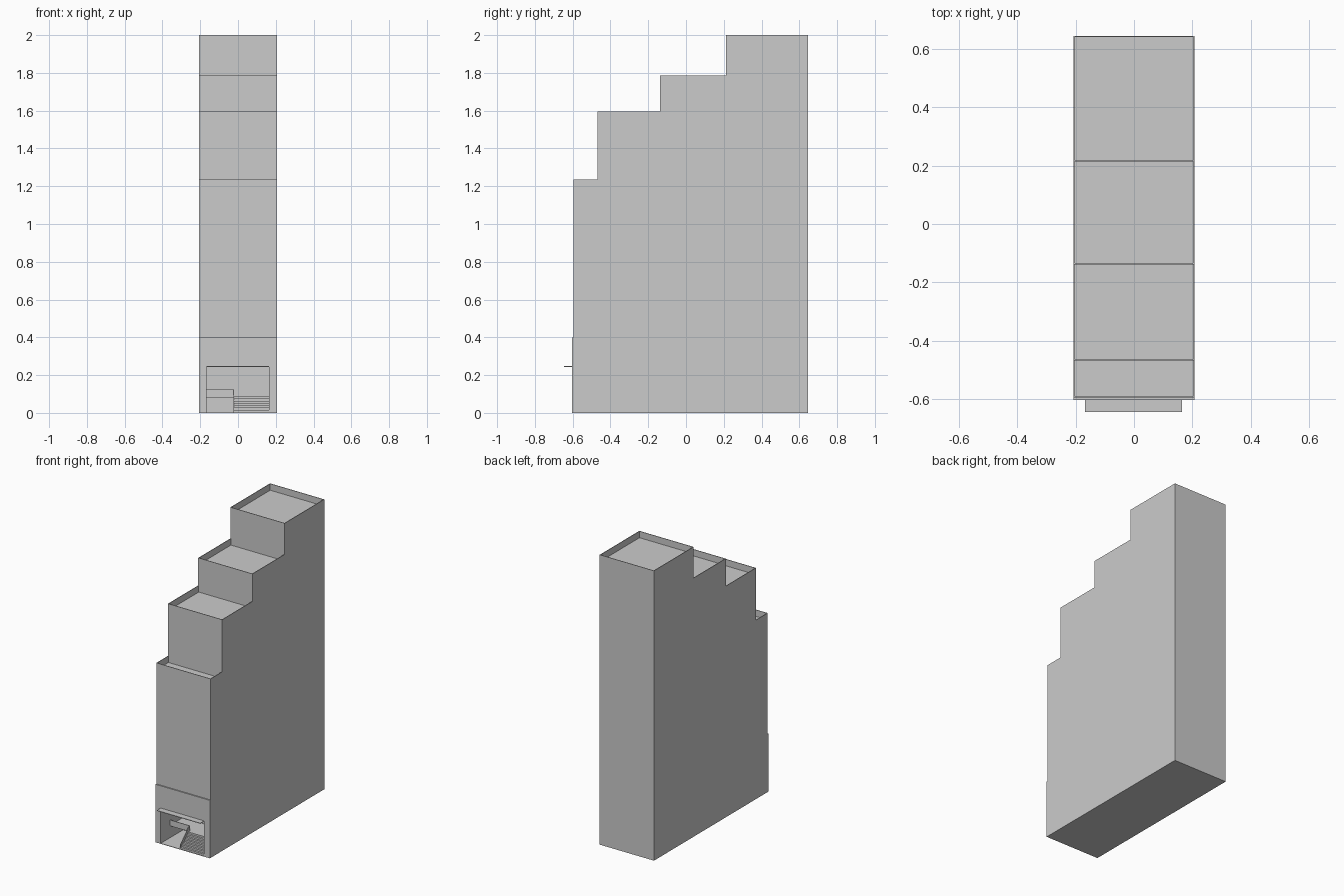
import bpy, bmesh

if "Cube" in bpy.data.objects:
    bpy.data.objects.remove(bpy.data.objects["Cube"])

HW = 0.207      # half width of the tower
BACK = 0.645
PAR = 0.045     # parapet height
T = 0.004       # thin wall thickness
FLOOR = 0.003


def prism(name, profile, x0, x1):
    """Extrude a (y, z) outline along x."""
    bm = bmesh.new()
    verts = [bm.verts.new((x0, y, z)) for y, z in profile]
    face = bm.faces.new(verts)
    res = bmesh.ops.extrude_face_region(bm, geom=[face])
    moved = [g for g in res["geom"] if isinstance(g, bmesh.types.BMVert)]
    bmesh.ops.translate(bm, verts=moved, vec=(x1 - x0, 0, 0))
    bmesh.ops.recalc_face_normals(bm, faces=bm.faces)
    mesh = bpy.data.meshes.new(name)
    bm.to_mesh(mesh)
    bm.free()
    obj = bpy.data.objects.new(name, mesh)
    bpy.context.collection.objects.link(obj)
    return obj


def box(name, x0, x1, y0, y1, z0, z1):
    return prism(name, [(y0, z0), (y1, z0), (y1, z1), (y0, z1)], x0, x1)


# Tiers: front y, back y, parapet top z
tiers = [(-0.595, -0.468, 1.235), (-0.468, -0.138, 1.595),
         (-0.138, 0.213, 1.785), (0.213, BACK, 2.0)]

# Stepped tower body with a slightly projecting base storey
outline = [(BACK, 0), (-0.603, 0), (-0.603, 0.4), (-0.595, 0.4)]
for y0, y1, top in tiers:
    outline += [(y0, top - PAR), (y1, top - PAR)]
body = prism("tower_body", outline, -HW, HW)

# Entrance recess
EX0, EX1, EY = -0.168, 0.164, -0.36
cutter = box("entrance_cutter", EX0, EX1, -0.7, EY, FLOOR, 0.245)
cutter.hide_render = True
mod = body.modifiers.new("entrance", "BOOLEAN")
mod.operation = 'DIFFERENCE'
mod.solver = 'EXACT'
mod.object = cutter
bpy.context.view_layer.objects.active = body
bpy.ops.object.modifier_apply(modifier=mod.name)
bpy.data.objects.remove(cutter)

# Parapets around each roof terrace
for i, (y0, y1, top) in enumerate(tiers, 1):
    z0 = top - PAR
    box(f"parapet_front_{i}", -HW, HW, y0, y0 + T, z0, top)
    for side, x in (("left", -HW), ("right", HW - T)):
        box(f"parapet_{side}_{i}", x, x + T, y0 + T, y1, z0, top)
box("parapet_back", -HW + T, HW - T, BACK - T, BACK, 2.0 - PAR, 2.0)

# Thin canopy over the entrance
box("entrance_canopy", EX0, EX1, -0.645, -0.603, 0.243, 0.247)

# Entrance stairs on the right, rising to the landing
N, SX, Y0, RUN, RISE = 7, -0.02, -0.6, 0.1, 0.088
steps = [(Y0, FLOOR)]
for i in range(N):
    z = FLOOR + (RISE - FLOOR) * (i + 1) / N
    steps += [(Y0 + RUN * i / N, z), (Y0 + RUN * (i + 1) / N, z)]
steps[-1] = (EY, RISE)
steps.append((EY, FLOOR))
prism("entrance_stairs", steps, SX, EX1)

# Sloping balustrade beside the stairs
prism("stair_balustrade", [(Y0, FLOOR), (Y0 + RUN, FLOOR), (Y0 + RUN, 0.125),
                           (Y0, 0.03)], SX - T, SX)

# Raised landing with its low front wall
box("landing_slab", EX0, SX, Y0 + RUN + T, EY, 0.082, 0.088)
box("landing_wall", EX0, SX, Y0 + RUN, Y0 + RUN + T, 0.086, 0.125)
